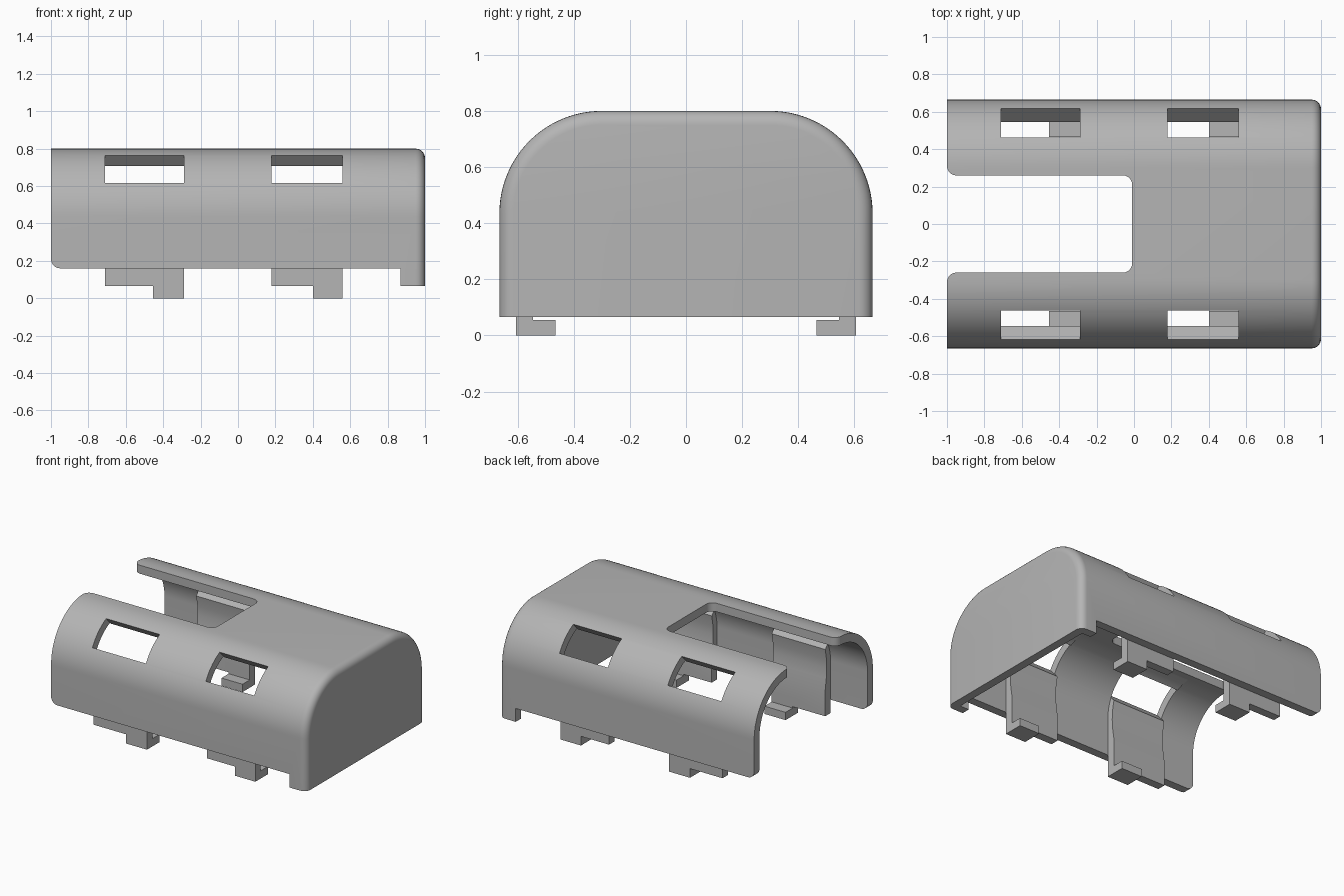
import bpy, bmesh
from math import sin, cos, pi, radians

cube = bpy.data.objects.get("Cube")
if cube:
    bpy.data.objects.remove(cube, do_unlink=True)

grey = bpy.data.materials.new("plain grey")
grey.use_nodes = True
grey.diffuse_color = (0.46, 0.46, 0.46, 1)
grey.node_tree.nodes["Principled BSDF"].inputs["Base Color"].default_value = grey.diffuse_color


def arc(cx, cy, r, a0, a1, n=8):
    """Points on a circular arc, angles in degrees."""
    angles = [radians(a0 + (a1 - a0) * i / n) for i in range(n + 1)]
    return [(cx + r * cos(a), cy + r * sin(a)) for a in angles]


def arch(inset, bottom):
    """Rounded hood section in y and z."""
    r = 0.365 - inset
    right = arc(0.3, 0.435, r, 0, 90, 24)
    left = [(-y, z) for y, z in reversed(right)]
    return [(0.3 + r, bottom)] + right + left + [(-0.3 - r, bottom)]


def loft(name, rings):
    """Closed solid through matching rings of 3D points."""
    bm = bmesh.new()
    loops = [[bm.verts.new(p) for p in ring] for ring in rings]
    for a, b in zip(loops, loops[1:]):
        for i in range(len(a)):
            j = (i + 1) % len(a)
            bm.faces.new((a[i], a[j], b[j], b[i]))
    bm.faces.new(loops[0])
    bm.faces.new(loops[-1])
    bmesh.ops.recalc_face_normals(bm, faces=bm.faces)
    mesh = bpy.data.meshes.new(name)
    bm.to_mesh(mesh)
    bm.free()
    ob = bpy.data.objects.new(name, mesh)
    mesh.materials.append(grey)
    bpy.context.collection.objects.link(ob)
    return ob


def prism(name, points, axis, lo, hi):
    """Extrude a flat outline along an axis."""
    place = {"x": lambda p, t: (t, p[0], p[1]),
             "y": lambda p, t: (p[0], t, p[1]),
             "z": lambda p, t: (p[0], p[1], t)}[axis]
    return loft(name, [[place(p, t) for p in points] for t in (lo, hi)])


def rect(a0, a1, b0, b1):
    return [(a0, b0), (a1, b0), (a1, b1), (a0, b1)]


def select(ob):
    bpy.ops.object.select_all(action="DESELECT")
    ob.select_set(True)
    bpy.context.view_layer.objects.active = ob


def boolean(ob, other, operation="DIFFERENCE"):
    select(ob)
    mod = ob.modifiers.new(operation.lower(), "BOOLEAN")
    mod.operation = operation
    mod.solver = "EXACT"
    mod.object = other
    bpy.ops.object.modifier_apply(modifier=mod.name)


def discard(ob):
    bpy.data.objects.remove(ob, do_unlink=True)


# Outer hood with a rounded closed end
BOTTOM, EDGE, ROUND = 0.065, 0.16, 0.05
sections = [(-1, 0)] + [(1 - ROUND + ROUND * sin(a), ROUND * (1 - cos(a)))
                        for a in (i * pi / 12 for i in range(7))]
hood = loft("hood", [[(x, y, z) for y, z in arch(d, BOTTOM)] for x, d in sections])

# Hollow, raised side edges and top slot
trim = [(-1.2, -0.2), (0.87, -0.2), (0.87, EDGE)]
trim += arc(-0.95, EDGE + ROUND, ROUND, 270, 180) + [(-1.2, EDGE + ROUND)]
half_slot = [(-1.2, 0.31)] + arc(-0.95, 0.31, ROUND, 180, 270)
half_slot += arc(-0.06, 0.21, ROUND, 90, 0)
slot = half_slot + [(x, -y) for x, y in reversed(half_slot)]
for cutter in (prism("hollow_cutter", arch(0.06, -0.2), "x", -1.2, 0.94),
               prism("edge_cutter", trim, "y", -1, 1),
               prism("slot_cutter", slot, "z", 0.55, 1)):
    boolean(hood, cutter)
    discard(cutter)

# Inner rib that thickens the wall and hangs below it as a tab
rib_outline = [(0.545, BOTTOM), (0.605, BOTTOM), (0.605, 0.2), (0.63, 0.2)]
rib_outline += arc(0.3, 0.435, 0.33, 0, 90, 20)
rib_outline += [(0.30, 0.742), (0.36, 0.729), (0.41, 0.707), (0.46, 0.67),
                (0.51, 0.61), (0.545, 0.54), (0.56, 0.46), (0.562, 0.40),
                (0.557, 0.33), (0.545, 0.25)]
# Sloping window opening through the shoulder
window = [(0.685, 0.688), (0.53, 0.835), (0.326, 0.616), (0.481, 0.469)]
ribs = []
for side, label in ((1, "back"), (-1, "front")):
    for x0, x1, foot_x, place in ((-0.71, -0.29, -0.455, "open_end"),
                                  (0.18, 0.56, 0.40, "closed_end")):
        flip = lambda pts: [(side * y, z) for y, z in pts]
        rib = prism(f"{label}_{place}_clip", flip(rib_outline), "x", x0, x1)
        foot = prism("foot", flip(rect(0.465, 0.605, 0, 0.055)), "x", foot_x, x1)
        stem = prism("stem", flip(rect(0.545, 0.605, 0.02, 0.12)), "x", foot_x, x1)
        for extra in (foot, stem):
            boolean(rib, extra, "UNION")
            discard(extra)
        cutter = prism("window_cutter", flip(window), "x", x0, x1)
        boolean(hood, cutter)
        # Slightly wider opening in the rib keeps its cut ends clean
        cutter.scale.x = 1.01
        cutter.location.x = -0.01 * (x0 + x1) / 2
        bpy.context.view_layer.update()
        boolean(rib, cutter)
        discard(cutter)
        ribs.append(rib)

# Smooth curves, sharp edges
for ob in [hood] + ribs:
    select(ob)
    bpy.ops.object.shade_smooth_by_angle(angle=radians(25))
